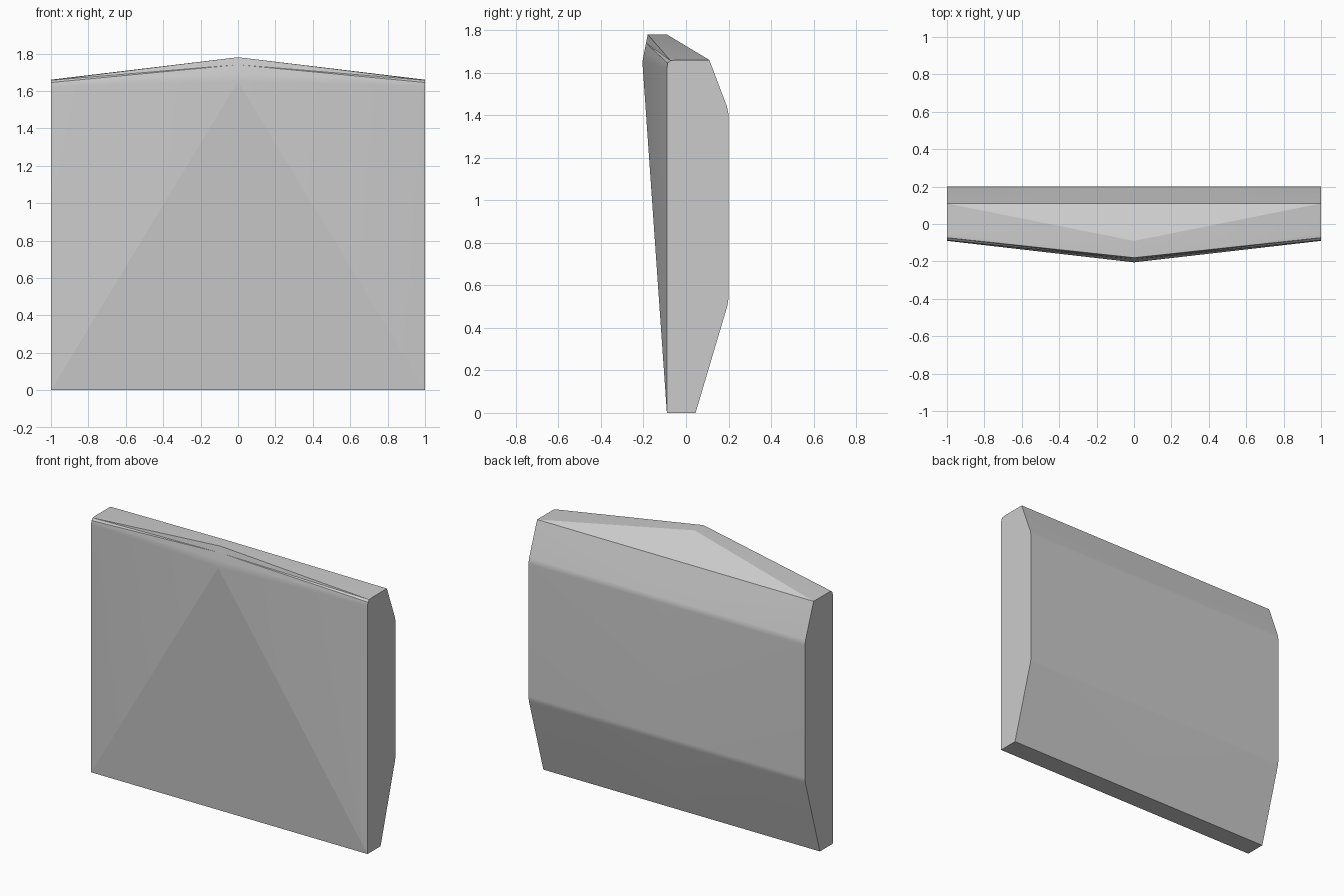
import bpy, bmesh

cube = bpy.data.objects.get("Cube")
if cube:
    bpy.data.objects.remove(cube)

# Single stone-grey material
grey = bpy.data.materials.new("plain_grey")
grey.use_nodes = True
colour = (0.6, 0.6, 0.6, 1)
grey.diffuse_color = colour
grey.node_tree.nodes["Principled BSDF"].inputs["Base Color"].default_value = colour

# Back outline (y, z), shared by every section, with narrow softened creases
back = [(0.11, 1.66), (0.193, 1.44), (0.2, 1.405), (0.2, 0.54), (0.195, 0.505), (0.045, 0)]
# Front and top outline at the ends, and at the raised centre ridge
end = [(-0.09, 0), (-0.09, 1.62), (-0.086, 1.645), (-0.073, 1.657), (-0.05, 1.66), (0.11, 1.66)] + back
ridge = [(-0.09, 0), (-0.205, 1.65), (-0.197, 1.695), (-0.188, 1.74), (-0.18, 1.78), (-0.09, 1.78)] + back

# Loft each half from the end section to the ridge section
bm = bmesh.new()
for side in (-1, 1):
    e = [bm.verts.new((side, y, z)) for y, z in end]
    c = [bm.verts.new((0, y, z)) for y, z in ridge]
    for i in range(len(end)):
        j = (i + 1) % len(end)
        bm.faces.new((e[i], c[i], c[j]))
        if end[i] != end[j]:
            bm.faces.new((e[i], c[j], e[j]))
    # End cap, skipping the doubled top corner
    bm.faces.new([v for k, v in enumerate(e) if k != 5])
bmesh.ops.remove_doubles(bm, verts=bm.verts, dist=0.0005)
bmesh.ops.recalc_face_normals(bm, faces=bm.faces)

mesh = bpy.data.meshes.new("wedge_panel")
bm.to_mesh(mesh)
bm.free()
mesh.materials.append(grey)
panel = bpy.data.objects.new("wedge_panel", mesh)
bpy.context.collection.objects.link(panel)

# Soft shading with crisp corners and crisp front facets
bpy.ops.object.select_all(action="DESELECT")
panel.select_set(True)
bpy.context.view_layer.objects.active = panel
bpy.ops.object.shade_smooth_by_angle(angle=0.52)
for edge in mesh.edges:
    a, b = (mesh.vertices[k].co for k in edge.vertices)
    if abs(a.z - b.z) > 1.6 and abs(a.x - b.x) > 0.9:
        edge.use_edge_sharp = True
normals = panel.modifiers.new("even_normals", "WEIGHTED_NORMAL")
normals.keep_sharp = True
